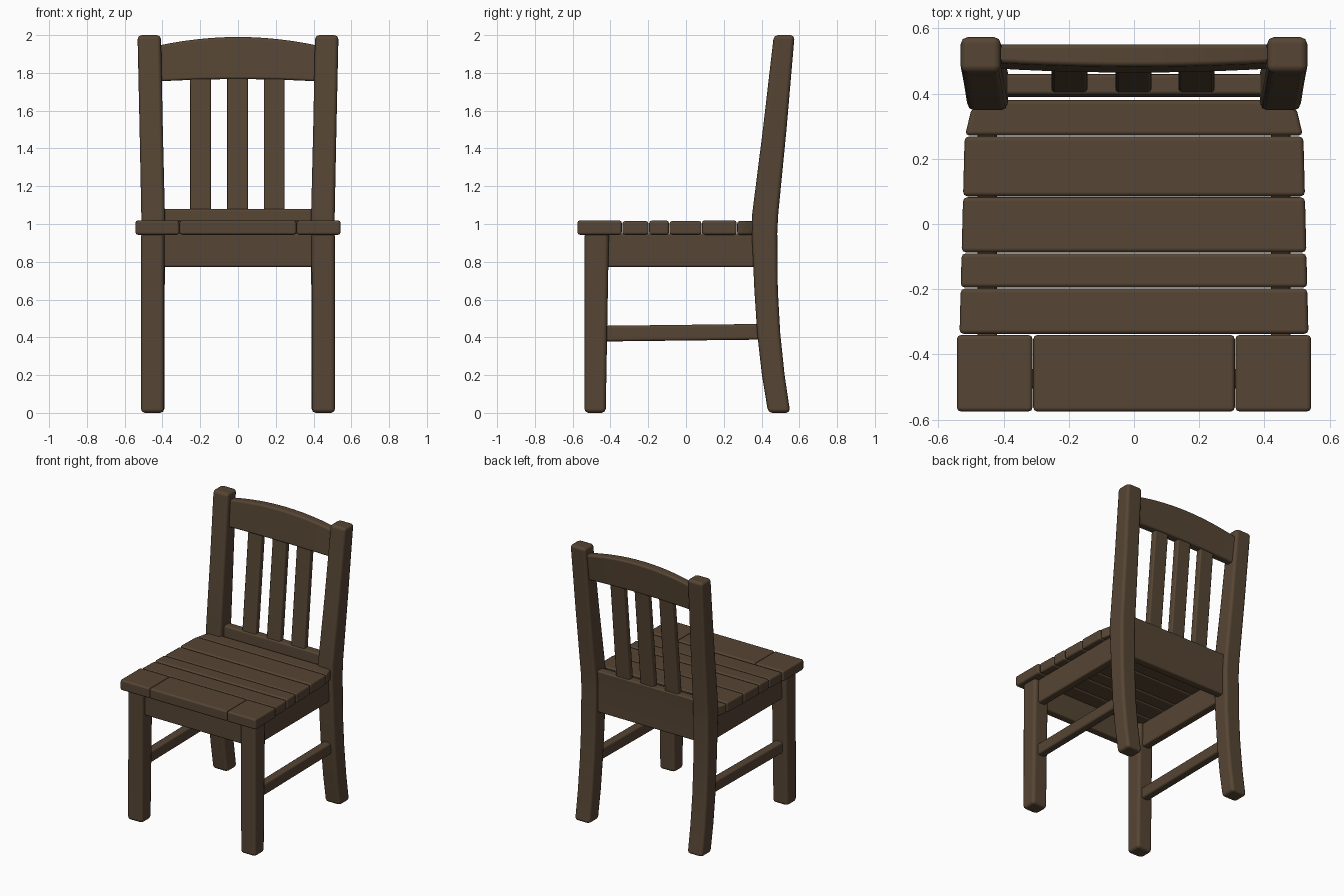
import bpy, bmesh, math

cube = bpy.data.objects.get("Cube")
if cube:
    bpy.data.objects.remove(cube, do_unlink=True)

wood = bpy.data.materials.new("dark brown wood")
wood.use_nodes = True
wood.diffuse_color = (0.093, 0.06, 0.034, 1)
bsdf = wood.node_tree.nodes["Principled BSDF"]
bsdf.inputs["Base Color"].default_value = wood.diffuse_color
bsdf.inputs["Roughness"].default_value = 0.8


def loft(name, rings, bevel=0.018, mirror=False):
    """Skin equal-length rings of points, cap both ends and round the edges."""
    bm = bmesh.new()
    loops = [[bm.verts.new(p) for p in ring] for ring in rings]
    n = len(loops[0])
    for a, b in zip(loops, loops[1:]):
        for i in range(n):
            j = (i + 1) % n
            bm.faces.new((a[i], a[j], b[j], b[i]))
    bm.faces.new(loops[0])
    bm.faces.new(loops[-1])
    bmesh.ops.recalc_face_normals(bm, faces=bm.faces)
    for f in bm.faces:
        f.smooth = True
    mesh = bpy.data.meshes.new(name)
    bm.to_mesh(mesh)
    bm.free()
    mesh.materials.append(wood)
    obj = bpy.data.objects.new(name, mesh)
    bpy.context.collection.objects.link(obj)
    mod = obj.modifiers.new("rounded edges", 'BEVEL')
    mod.width = bevel
    mod.segments = 2
    mod.limit_method = 'ANGLE'
    mod.angle_limit = math.radians(35)
    mod.harden_normals = True
    if mirror:
        m = obj.modifiers.new("other side", 'MIRROR')
        m.use_bisect_axis[0] = False
    return obj


def rect(z, x0, x1, y0, y1):
    return [(x0, y0, z), (x1, y0, z), (x1, y1, z), (x0, y1, z)]


def post(name, sections, **kw):
    return loft(name, [rect(*s) for s in sections], **kw)


def box(name, x0, x1, y0, y1, z0, z1, **kw):
    return post(name, [(z0, x0, x1, y0, y1), (z1, x0, x1, y0, y1)], **kw)


# Legs, the rear pair bent and running up as back posts
post("front_legs", [(0, .392, .514, -.538, -.425),
                    (.96, .39, .513, -.537, -.408)], bevel=.022, mirror=True)
post("rear_posts", [(0, .39, .512, .435, .552),
                    (.2, .39, .512, .402, .522),
                    (.42, .39, .512, .377, .499),
                    (.65, .388, .511, .362, .486),
                    (.95, .386, .511, .348, .483),
                    (1.05, .387, .512, .35, .488),
                    (1.5, .398, .521, .407, .532),
                    (2.0, .408, .532, .465, .575)], bevel=.022, mirror=True)

# Seat planks: front edge, back edge, small height difference
planks = [(-.337, -.198, -.003), (-.195, -.09, 0), (-.087, .082, -.002), (.085, .268, .001)]


def half_width(y):
    return .541 - .022 * (y + .575) / .85


def plank(name, outline, top):
    loft(name, [[(x, y, z) for x, y in outline] for z in (.943, top)], bevel=.013)


for i, (y0, y1, dz) in enumerate(planks):
    a, b = half_width(y0), half_width(y1)
    plank(f"seat_plank_{i + 1}", [(-a, y0), (a, y0), (b, y1), (-b, y1)], 1.018 + dz)
plank("seat_back_plank", [(-.518, .271), (.518, .271), (.5, .345), (.47, .38),
                          (-.47, .38), (-.5, .345)], 1.016)
for name, x0, x1 in (("right", -.543, -.311), ("middle", -.309, .309), ("left", .311, .543)):
    plank(f"seat_front_plank_{name}",
          [(x0, -.575), (x1, -.575), (x1, -.34), (x0, -.34)], 1.019)

# Aprons and side stretchers
box("front_apron", -.4, .4, -.505, -.445, .772, .95, bevel=.012)
box("side_aprons", .42, .48, -.43, .37, .772, .95, bevel=.012, mirror=True)
loft("side_stretchers", [[(.42, y, z0), (.48, y, z0), (.48, y, z0 + .083), (.42, y, z0 + .083)]
                         for y, z0 in ((-.44, .378), (.4, .388))], bevel=.014, mirror=True)

# Lower back rail and leaning slats
post("lower_back_rail", [(.775, -.4, .4, .392, .452),
                         (.98, -.4, .4, .39, .453),
                         (1.08, -.4, .4, .396, .46)], bevel=.012)
for name, x in (("right", -.198), ("middle", -.002), ("left", .192)):
    post(f"back_slat_{name}", [(1.03, x - .055, x + .055, .4, .447),
                               (1.8, x - .055, x + .055, .475, .522)], bevel=.01)

# Arched top rail, following the lean of the posts
rings = []
for i in range(13):
    t = i / 6 - 1
    x, arch = .42 * t, 1 - t * t
    low, high = 1.755 + .012 * arch, 1.945 + .045 * arch
    front = .475 - .012 * arch
    rings.append([(x, front, low), (x, .53, low), (x, .552, high), (x, front + .02, high)])
loft("top_back_rail", rings, bevel=.014)
